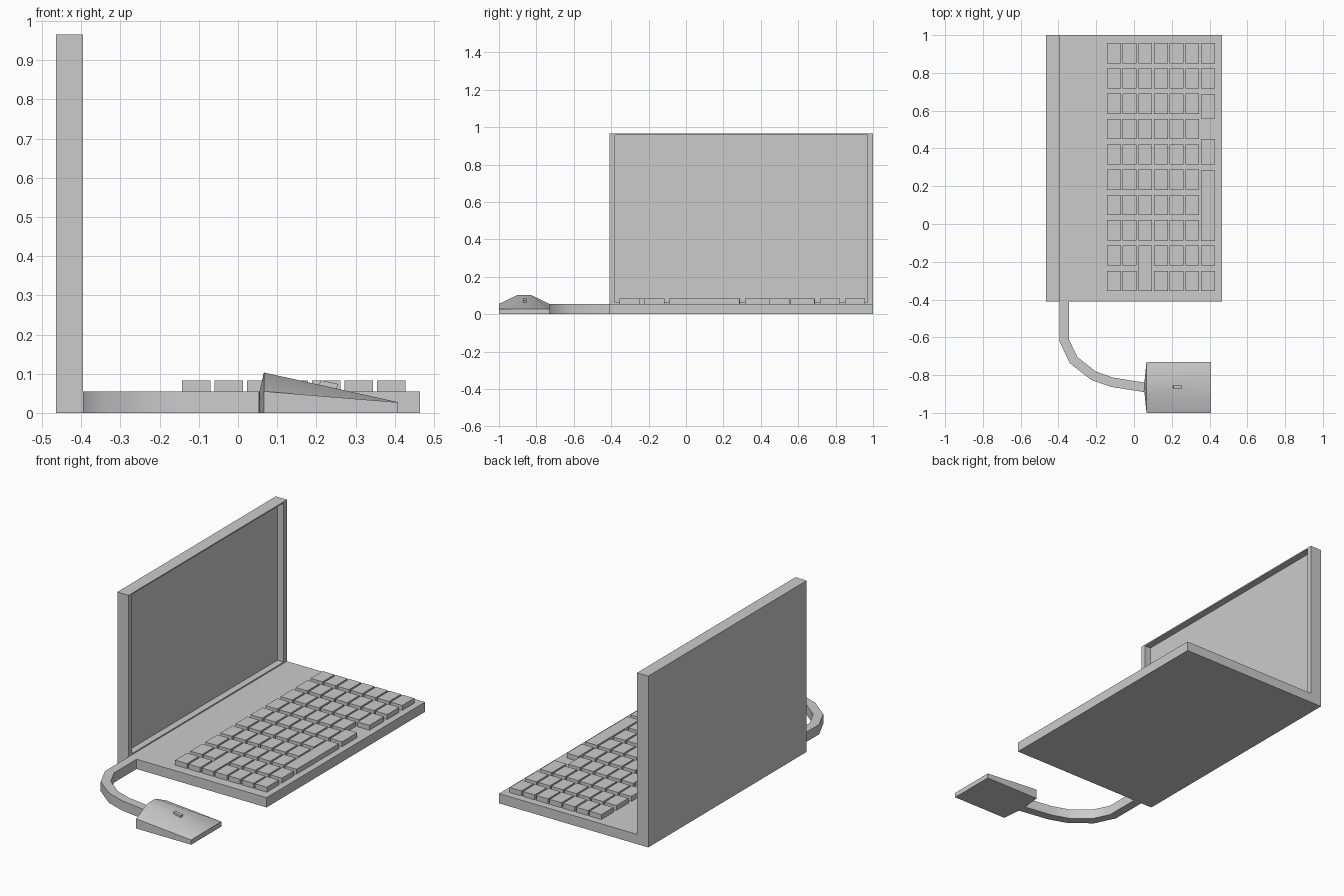
import bpy, bmesh
from math import sin, cos
from mathutils import Vector

if "Cube" in bpy.data.objects:
    bpy.data.objects.remove(bpy.data.objects["Cube"])


def loft(name, rings, smooth=None):
    """Bridge point rings of equal length and cap both ends."""
    bm = bmesh.new()
    rows = [[bm.verts.new(p) for p in ring] for ring in rings]
    n = len(rows[0])
    for a, b in zip(rows, rows[1:]):
        for i in range(n):
            j = (i + 1) % n
            bm.faces.new((a[i], a[j], b[j], b[i]))
    bm.faces.new(rows[0])
    bm.faces.new(rows[-1])
    bmesh.ops.recalc_face_normals(bm, faces=bm.faces)
    me = bpy.data.meshes.new(name)
    bm.to_mesh(me)
    bm.free()
    ob = bpy.data.objects.new(name, me)
    bpy.context.collection.objects.link(ob)
    if smooth:
        bpy.ops.object.select_all(action='DESELECT')
        ob.select_set(True)
        bpy.context.view_layer.objects.active = ob
        bpy.ops.object.shade_smooth_by_angle(angle=smooth)
    return ob


def rect_x(x, y0, y1, z0, z1):
    return [(x, y0, z0), (x, y1, z0), (x, y1, z1), (x, y0, z1)]


def box(name, x0, x1, y0, y1, z0, z1):
    return loft(name, [rect_x(x0, y0, y1, z0, z1), rect_x(x1, y0, y1, z0, z1)])


H = 0.055

# Keyboard base
box("keyboard_base", -0.395, 0.465, -0.41, 1.0, 0, H)

# Lid with a recessed display
outer, inner = (-0.41, 1.0, 0, 0.965), (-0.38, 0.97, 0.062, 0.958)
loft("screen_lid", [rect_x(-0.465, *outer), rect_x(-0.395, *outer),
                    rect_x(-0.395, *inner), rect_x(-0.433, *inner)])


# Keys: grid cells, with some merged into long keys
def key(col, top, bottom):
    x = -0.143 + 0.083 * col
    box("key", x, x + 0.073, bottom, top, H, 0.083)


def row_top(r):
    return 0.958 - 0.134 * r


for col in range(6):
    for r in range(10):
        if col == 2 and r >= 8:
            continue
        key(col, row_top(r), row_top(r) - 0.107)
key(2, row_top(8), row_top(9) - 0.107)
for r in (0, 1, 8, 9):
    key(6, row_top(r), row_top(r) - 0.107)
key(6, 0.688, 0.558)
key(6, 0.45, 0.315)
key(6, 0.286, -0.09)

# Flat cable swept along a bent path
path = [Vector(p) for p in [(-0.37, -0.41), (-0.37, -0.615), (-0.32, -0.72),
                            (-0.215, -0.803), (-0.115, -0.838), (0.057, -0.865)]]
rings = []
for i, p in enumerate(path):
    d_in = (p - path[max(i - 1, 0)]).normalized()
    d_out = (path[min(i + 1, len(path) - 1)] - p).normalized()
    t = (d_in + d_out).normalized()
    n = Vector((-t.y, t.x))
    ref = d_out if d_out.length else d_in
    half = 0.025 / max(t.dot(ref), 0.5)
    a, b = p - n * half, p + n * half
    rings.append([(a.x, a.y, 0), (b.x, b.y, 0), (b.x, b.y, H), (a.x, a.y, H)])
loft("mouse_cable", rings, smooth=0.6)


# Mouse body: cable collar, tall back section, low front section
def mouse_ring(x, hw, z_side, top_hw, z_top):
    c = -0.865
    return [(x, c - hw, 0), (x, c - hw, z_side), (x, c - top_hw, z_top),
            (x, c + top_hw, z_top), (x, c + hw, z_side), (x, c + hw, 0)]


loft("mouse_body", [mouse_ring(0.055, 0.025, 0.03, 0.025, H),
                    mouse_ring(0.066, 0.135, H, 0.035, 0.103),
                    mouse_ring(0.408, 0.135, 0.027, 0.07, 0.0275)], smooth=0.5)

# Scroll wheel lying along the sloping top
wheel = box("scroll_wheel", -0.023, 0.023, -0.009, 0.009, -0.012, 0.012)
wheel.location = (0.23, -0.863, 0.067)
wheel.rotation_euler = (0, 0.217, 0)
